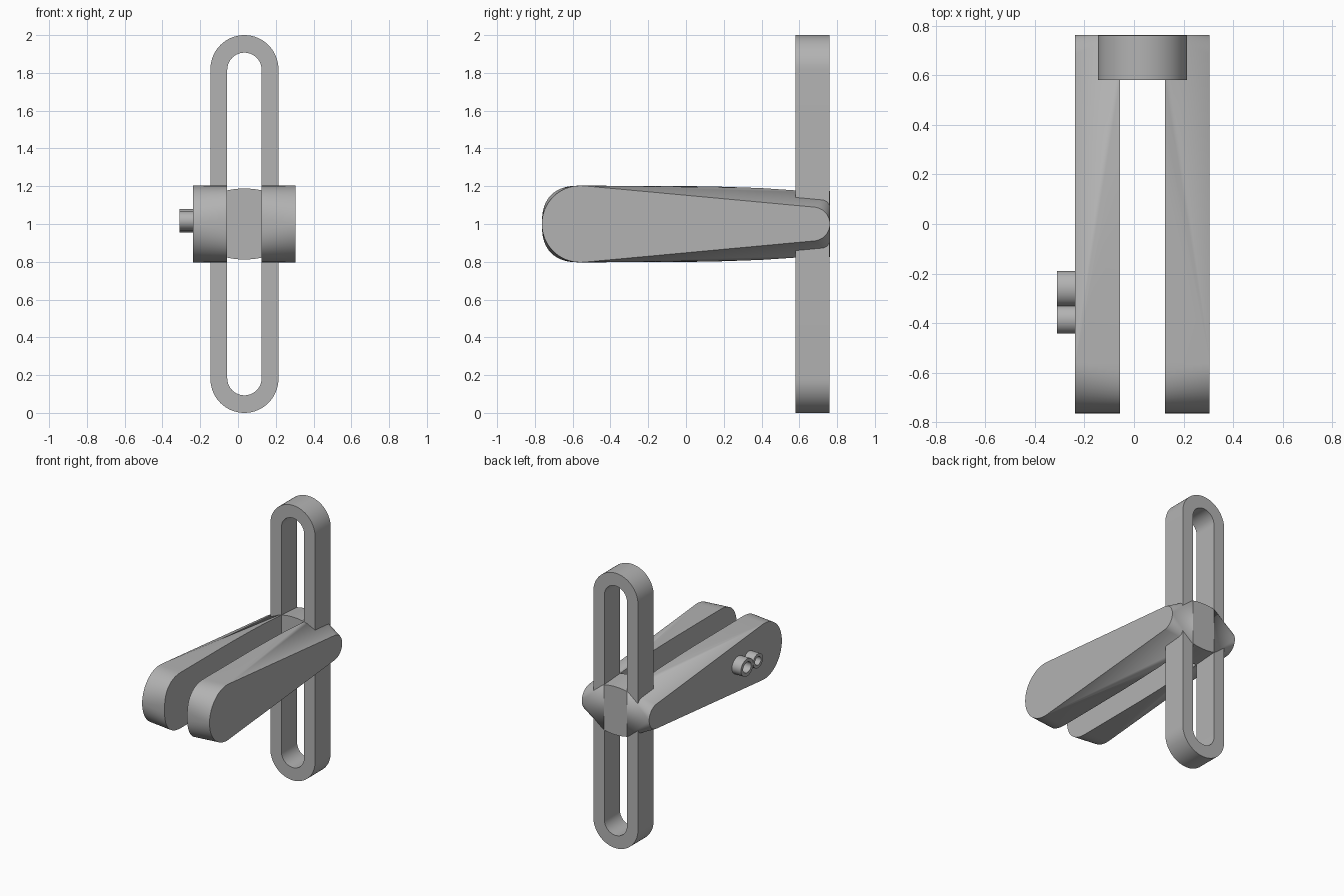
import bpy, bmesh
from math import sin, cos, pi, radians, copysign

cube = bpy.data.objects.get("Cube")
if cube:
    bpy.data.objects.remove(cube, do_unlink=True)

grey = bpy.data.materials.new("plain grey")
grey.use_nodes = True
COLOUR = (0.45, 0.45, 0.45, 1)
grey.diffuse_color = COLOUR
grey.node_tree.nodes["Principled BSDF"].inputs["Base Color"].default_value = COLOUR

MID = 0.034              # x of the symmetry plane
GAP, WIDE = 0.091, 0.271  # inner and outer arm faces, from that plane
BACK, BAR_FRONT = 0.762, 0.58
PIVOT = -0.56            # y of the pivot hole


def finish(name, bm, angle=30):
    bmesh.ops.recalc_face_normals(bm, faces=bm.faces)
    mesh = bpy.data.meshes.new(name)
    bm.to_mesh(mesh)
    bm.free()
    mesh.materials.append(grey)
    obj = bpy.data.objects.new(name, mesh)
    bpy.context.collection.objects.link(obj)
    bpy.ops.object.select_all(action='DESELECT')
    obj.select_set(True)
    bpy.context.view_layer.objects.active = obj
    bpy.ops.object.shade_smooth_by_angle(angle=radians(angle))
    return obj


def oval(cu, cv, ru, rv, n=48, power=2.0):
    """Closed ellipse or superellipse outline."""
    e = 2 / power
    pts = []
    for i in range(n):
        c, s = cos(2 * pi * i / n), sin(2 * pi * i / n)
        pts.append((cu + ru * copysign(abs(c) ** e, c), cv + rv * copysign(abs(s) ** e, s)))
    return pts


def stadium(cu, low, high, r, n=32):
    """Upright slot outline with round ends."""
    top = [(cu + r * cos(pi * i / n), high - r + r * sin(pi * i / n)) for i in range(n + 1)]
    return top + [(2 * cu - u, low + high - v) for u, v in top]


def ring(name, outer, inner, lo, hi, place):
    """Prism between two matching outlines; place maps (u, v, depth) to xyz."""
    bm = bmesh.new()
    loops = [[bm.verts.new(place(u, v, d)) for u, v in line]
             for line, d in ((outer, lo), (outer, hi), (inner, hi), (inner, lo))]
    n = len(outer)
    for k in range(4):
        a, b = loops[k], loops[(k + 1) % 4]
        for i in range(n):
            j = (i + 1) % n
            bm.faces.new((a[i], a[j], b[j], b[i]))
    return finish(name, bm)


def hull(name, points):
    bm = bmesh.new()
    for p in points:
        bm.verts.new(p)
    res = bmesh.ops.convex_hull(bm, input=bm.verts)
    loose = [v for v in set(res["geom_interior"] + res["geom_unused"])
             if isinstance(v, bmesh.types.BMVert)]
    bmesh.ops.delete(bm, geom=loose, context='VERTS')
    bmesh.ops.dissolve_limit(bm, angle_limit=radians(0.5), verts=bm.verts, edges=bm.edges)
    return finish(name, bm)


# Upright slotted bar
ring("slotted_bar", stadium(MID, 0, 2, 0.18), stadium(MID, 0.093, 1.907, GAP),
     BAR_FRONT, 0.76, lambda u, v, d: (u, d, v))

# Tapered arms: round outer outline blending to a fuller inner outline
outer = oval(PIVOT, 1, 0.203, 0.203, 64) + oval(0.67, 1, BACK - 0.67, 0.09, 40)
nose = [p for p in oval(PIVOT, 1, 0.203, 0.203, 64, 2.5) if p[0] <= PIVOT + 0.01]
top = [(0.0, 0.201), (0.2, 0.197), (0.4, 0.19), (0.58, 0.178), (BACK, 0.165)]
inner = nose + [(y, 1 + s * h) for y, h in top for s in (-1, 1)]

for side, name in ((-1, "right_arm"), (1, "left_arm")):
    pts = [(MID + side * WIDE, y, z) for y, z in outer]
    pts += [(MID + side * GAP, y, z) for y, z in inner]
    arm = hull(name, pts)
    # Pivot hole
    bm = bmesh.new()
    bmesh.ops.create_cone(bm, cap_ends=True, segments=64, radius1=0.115, radius2=0.115, depth=1)
    for v in bm.verts:
        v.co = (v.co.z, v.co.x + PIVOT, v.co.y + 1)
    cutter = finish("hole_cutter", bm)
    cutter.hide_render = True
    mod = arm.modifiers.new("pivot_hole", 'BOOLEAN')
    mod.operation, mod.solver, mod.object = 'DIFFERENCE', 'EXACT', cutter
    bpy.context.view_layer.objects.active = arm
    bpy.ops.object.modifier_apply(modifier=mod.name)
    bpy.data.objects.remove(cutter, do_unlink=True)

# Bridge joining the arms through the slot, with a gently domed top and bottom
bridge = []
for i in range(13):
    t = i / 6 - 1
    for y, h in ((BAR_FRONT, 0.178), (BACK, 0.165)):
        for s in (-1, 1):
            bridge.append((MID + t * GAP, y, 1 + s * (h + 0.01 * (1 - t * t))))
hull("bridge", bridge)

# Two small joined rings on the right arm
for name, y, ry, rz, wall in (("large_ring", -0.26, 0.071, 0.063, 0.025),
                              ("small_ring", -0.385, 0.056, 0.052, 0.022)):
    ring(name, oval(y, 1.017, ry, rz), oval(y, 1.017, ry - wall, rz - wall),
         -0.31, MID - WIDE + 0.005, lambda u, v, d: (d, u, v))
